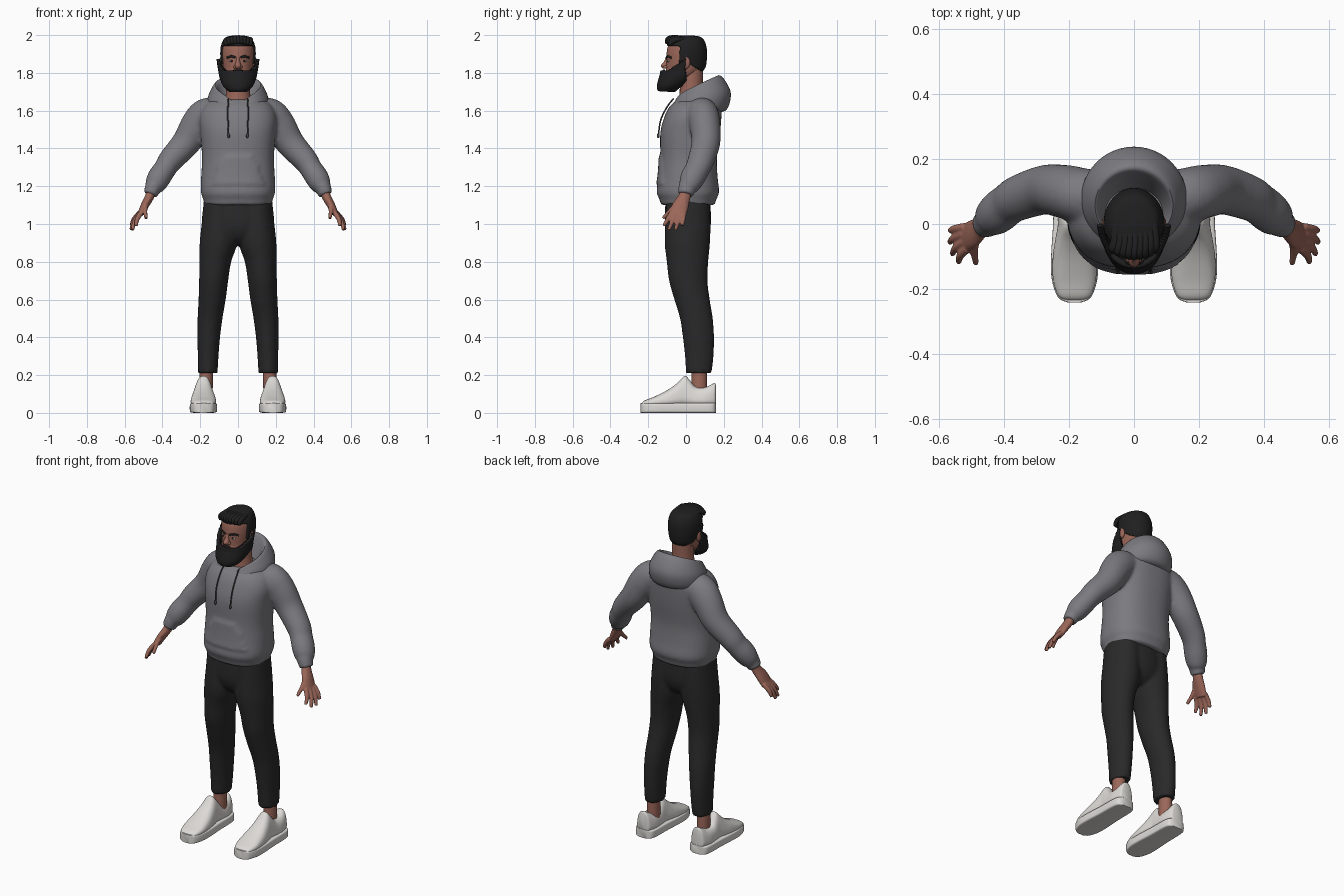
import bpy, bmesh
from math import sin, cos, pi, radians, sqrt
from mathutils import Vector, Matrix

cube = bpy.data.objects.get("Cube")
if cube:
    bpy.data.objects.remove(cube, do_unlink=True)

X, Y, Z = Vector((1, 0, 0)), Vector((0, 1, 0)), Vector((0, 0, 1))


def material(name, r, g, b):
    m = bpy.data.materials.new(name)
    m.use_nodes = True
    m.diffuse_color = (r, g, b, 1)
    bsdf = m.node_tree.nodes["Principled BSDF"]
    bsdf.inputs["Base Color"].default_value = (r, g, b, 1)
    bsdf.inputs["Roughness"].default_value = 0.8
    return m


SKIN = material("skin", 0.33, 0.135, 0.1)
HAIR = material("black hair", 0.014, 0.014, 0.015)
FLEECE = material("grey fleece", 0.2, 0.195, 0.215)
CLOTH = material("black cloth", 0.022, 0.022, 0.022)
WHITE = material("off white leather", 0.72, 0.7, 0.67)
CORD = material("dark cord", 0.06, 0.06, 0.065)
LIP = material("lip", 0.3, 0.1, 0.085)
EYE = material("eye white", 0.6, 0.57, 0.54)


def finish(name, bm, mat):
    bmesh.ops.recalc_face_normals(bm, faces=bm.faces[:])
    mesh = bpy.data.meshes.new(name)
    bm.to_mesh(mesh)
    bm.free()
    mesh.materials.append(mat)
    ob = bpy.data.objects.new(name, mesh)
    bpy.context.collection.objects.link(ob)
    bpy.ops.object.select_all(action="DESELECT")
    ob.select_set(True)
    bpy.context.view_layer.objects.active = ob
    bpy.ops.object.shade_smooth_by_angle(angle=radians(45))
    return ob


def spline(rows, steps):
    """Smooth interpolation through tuples of any length."""
    out = []
    for i in range(len(rows) - 1):
        a, b, c, d = (rows[max(0, min(len(rows) - 1, i + k))] for k in (-1, 0, 1, 2))
        for s in range(steps):
            t = s / steps
            out.append(tuple(q + t / 2 * (r - p + t * (2*p - 5*q + 4*r - w + t * (3*(q - r) + w - p)))
                             for p, q, r, w in zip(a, b, c, d)))
    return out + [rows[-1]]


def skin(name, rings, mat, loop=False, keep=None):
    """Bridge rings of points into a surface, capped or looped."""
    bm = bmesh.new()
    vs = [[bm.verts.new(p) for p in ring] for ring in rings]
    n = len(vs[0])
    for a, b in zip(vs, vs[1:] + (vs[:1] if loop else [])):
        for i in range(n):
            j = (i + 1) % n
            bm.faces.new((a[i], a[j], b[j], b[i]))
    if not loop:
        bm.faces.new(vs[0])
        bm.faces.new(vs[-1])
    if keep:
        bad = [f for f in bm.faces if not keep(f.calc_center_median())]
        bmesh.ops.delete(bm, geom=bad, context="FACES")
    return finish(name, bm, mat)


def tube(name, rows, mat, axis=None, ref=Y, n=24, steps=5, power=2, warp=None, keep=None):
    """Loft (x, y, z, half width, half depth) rows; depth lies along ref."""
    rows = spline(rows, steps)
    rings = []
    for i, (x, y, z, ra, rb) in enumerate(rows):
        t = axis or (Vector(rows[min(i + 1, len(rows) - 1)][:3]) - Vector(rows[max(i - 1, 0)][:3])).normalized()
        v = (ref - t * ref.dot(t)).normalized()
        u = v.cross(t)
        ring = []
        for k in range(n):
            c, s = cos(2*pi*k/n), sin(2*pi*k/n)
            c, s = ((abs(q) ** (2/power)) * (1 if q > 0 else -1) for q in (c, s))
            p = Vector((x, y, z)) + u * c * ra + v * s * rb
            ring.append(warp(p) if warp else p)
        rings.append(ring)
    return skin(name, rings, mat, keep=keep)


def ball(name, loc, size, mat):
    bm = bmesh.new()
    bmesh.ops.create_uvsphere(bm, u_segments=20, v_segments=12, radius=1,
                              matrix=Matrix.Translation(loc) @ Matrix.Diagonal((*size, 1)))
    return finish(name, bm, mat)


def mirror(ob):
    ob.modifiers.new("Mirror", "MIRROR")


def fuse(name, parts, voxel, rounds):
    """Join parts and melt them into one smooth body."""
    bpy.ops.object.select_all(action="DESELECT")
    for p in parts:
        p.select_set(True)
    bpy.context.view_layer.objects.active = parts[0]
    bpy.ops.object.join()
    ob = parts[0]
    ob.name = name
    m = ob.modifiers.new("Remesh", "REMESH")
    m.mode, m.voxel_size, m.use_smooth_shade = "VOXEL", voxel, True
    m = ob.modifiers.new("Smooth", "SMOOTH")
    m.factor, m.iterations = 0.5, rounds
    return ob


# Hoodie body with front pocket, and sleeves
def pocket(p):
    if p.y < 0 and 1.2 < p.z < 1.37 and abs(p.x) < 0.145 - 0.4 * (p.z - 1.2):
        p.y -= 0.009
    return p


body = [(1.1, .01, .177, .142), (1.13, .01, .184, .15), (1.17, .01, .196, .165), (1.25, .012, .195, .155),
        (1.35, .014, .19, .15), (1.48, .022, .2, .158), (1.56, .035, .205, .152), (1.62, .05, .185, .138),
        (1.66, .06, .14, .105)]
parts = [tube("torso", [(0, y, z, a, b) for z, y, a, b in body], FLEECE, axis=Z, n=64, power=2.4, warp=pocket)]
arm = [(.1, .075, 1.59, .075, .085), (.165, .088, 1.575, .092, .085), (.215, .1, 1.525, .088, .082),
       (.275, .105, 1.43, .076, .076), (.355, .08, 1.34, .066, .07), (.385, .062, 1.295, .06, .066),
       (.415, .038, 1.25, .062, .066), (.438, .018, 1.21, .056, .058), (.45, .006, 1.19, .044, .047),
       (.465, -.002, 1.155, .038, .042)]
for s in (1, -1):
    parts.append(tube("sleeve", [(s*x, y, z, a, b) for x, y, z, a, b in arm], FLEECE, n=32))
fuse("hoodie", parts, 0.009, 6)

# Hood draped behind the neck: (half width, half depth, y, front z, back z)
hood = [(.085, .075, .035, 1.63, 1.66), (.103, .1, .045, 1.655, 1.745), (.12, .116, .057, 1.67, 1.788),
        (.142, .14, .07, 1.655, 1.755), (.162, .16, .078, 1.63, 1.685), (.155, .14, .07, 1.6, 1.6),
        (.1, .08, .05, 1.6, 1.6)]
rings = []
for rx, ry, cy, zf, zb in spline(hood, 4):
    ring = []
    for k in range(48):
        a = 2 * pi * k / 48
        b = (1 + sin(a)) / 2
        dip = 0.025 * max(0, -sin(a)) ** 8
        ring.append((rx * cos(a), cy + ry * sin(a), zf + (zb - zf) * b ** 0.85 - dip))
    rings.append(ring)
skin("hood", rings, FLEECE, loop=True)

# Drawstrings with tips
mirror(tube("drawstring", [(.05, -.065, 1.665, .004, .004), (.053, -.1, 1.62, .004, .004),
                           (.053, -.134, 1.55, .004, .004), (.05, -.146, 1.47, .004, .004)], CORD, n=8))
mirror(ball("drawstring_tip", (.05, -.147, 1.467), (.007, .007, .013), CORD))

# Trousers
leg = [(1.13, .095, .01, .086, .115), (1, .1, .01, .093, .12), (.9, .103, .007, .1, .12), (.8, .12, .008, .084, .11),
       (.7, .129, .012, .077, .102), (.6, .137, .032, .072, .094), (.5, .148, .055, .066, .087),
       (.4, .155, .066, .06, .083), (.3, .158, .07, .055, .076), (.21, .16, .068, .052, .068)]
parts = [tube("pelvis", [(0, .01, 1.13, .178, .118), (0, .01, 1, .19, .122), (0, .01, .93, .14, .1),
                         (0, .01, .895, .07, .06)], CLOTH, axis=-Z, n=40)]
for s in (1, -1):
    parts.append(tube("leg", [(s*x, y, z, a, b) for z, x, y, a, b in leg], CLOTH, axis=-Z, n=32))
fuse("trousers", parts, 0.01, 5)

# Ankles and shoes
mirror(tube("ankle", [(.17, .07, .08, .036, .042), (.168, .07, .24, .035, .04)], SKIN, axis=Z))


def narrow_top(p):
    p.x = .183 + (p.x - .183) * (1 - 3 * max(0, p.z - .06))
    return p


upper = [(-.236, .05, .028), (-.22, .065, .05), (-.17, .085, .066), (-.1, .12, .068), (-.05, .155, .063),
         (-.008, .195, .057), (.015, .18, .056), (.05, .14, .056), (.1, .135, .057), (.148, .157, .046), (.158, .15, .03)]
mirror(tube("shoe_upper", [(.183, y, (.03 + t) / 2, w, (t - .03) / 2) for y, t, w in upper],
            WHITE, axis=-Y, ref=Z, n=40, power=2.7, warp=narrow_top))
sole = [(-.241, .022), (-.225, .051), (-.17, .07), (-.1, .072), (0, .066), (.1, .064), (.145, .055), (.16, .03)]
mirror(tube("shoe_sole", [(.183, y, .026, w, .026) for y, w in sole], WHITE, axis=-Y, ref=Z, n=40, power=7))

# Hands: palm, four fingers and a thumb
parts = [tube("palm", [(.45, .006, 1.2, .026, .032), (.468, -.008, 1.145, .024, .032),
                       (.495, -.03, 1.095, .021, .044), (.518, -.042, 1.05, .016, .043)], SKIN)]
fingers = [((.512, -.075, 1.06), (.54, -.118, .99)), ((.52, -.054, 1.055), (.559, -.092, .968)),
           ((.523, -.031, 1.055), (.567, -.056, .968)), ((.52, -.01, 1.06), (.566, -.02, .992)),
           ((.482, -.035, 1.12), (.486, -.122, 1.03))]
for a, b in fingers:
    a, b = Vector(a), Vector(b)
    mid = a.lerp(b, .5) + X * .008
    parts.append(tube("finger", [(*a, .014, .014), (*mid, .0125, .0125), (*b, .009, .009)], SKIN, n=12))
mirror(fuse("hands", parts, 0.0045, 3))

# Neck and skull
tube("neck", [(0, .035, 1.6, .085, .08), (0, .028, 1.69, .064, .062), (0, .03, 1.83, .06, .062)], SKIN, axis=Z)
head = [(1.725, -.085, .03, .028), (1.745, -.07, .052, .045), (1.78, -.035, .069, .076), (1.82, -.008, .077, .098),
        (1.86, -.002, .083, .103), (1.9, 0, .086, .103), (1.94, .002, .083, .098), (1.97, .005, .068, .08),
        (1.985, .006, .045, .055), (1.991, .006, .008, .01)]
tube("head", [(0, y, z, a, b) for z, y, a, b in head], SKIN, axis=Z, n=48)


def head_shell(name, grow, keep, warp=None):
    rows = [(0, y, z + (.008 if z > 1.95 else 0), a + grow, b + grow) for z, y, a, b in head]
    ob = tube(name, rows, HAIR, axis=Z, n=80, steps=8, keep=keep, warp=warp)
    m = ob.modifiers.new("Solidify", "SOLIDIFY")
    m.thickness, m.offset = 0.018, -1


# Hair cap, quiff and beard
head_shell("hair", .008, lambda p: p.z > 1.945 or (p.y > -.035 and p.z > 1.85)
           or (p.y > .015 and p.z > 1.855 - .7 * (p.y - .015)))
for i in range(9):
    x = (i - 4) * .0145
    tube("quiff_lock", [(x, .02, 1.982, .011, .008), (x * 1.05 + .004, -.05, 1.986 - 3 * x * x, .015, .014),
                        (x * 1.1, -.092 + 5 * x * x, 1.978 - 4 * x * x, .015, .016),
                        (x * 1.1 + .004, -.106 + 6 * x * x, 1.955 - 3 * x * x, .006, .006)], HAIR, ref=Z, n=12)


def chin_volume(p):
    t = max(0, min(1, (1.79 - p.z) / .06))
    if p.y < -.03:
        p.y -= .012 * t
        p.z -= .008 * t
    return p


head_shell("beard", .011, lambda p: p.y < -.004 and p.z < 1.81 + .75 * max(0, p.y + .09)
           and p.z > 1.71 + .9 * max(0, p.y + .07), chin_volume)


# Face details
def face_y(x):
    return -.002 - .103 * sqrt(1 - (x / .084) ** 2)


tube("nose", [(0, -.094, 1.885, .009, .012), (0, -.103, 1.86, .011, .014), (0, -.113, 1.838, .017, .02),
              (0, -.108, 1.822, .014, .015)], SKIN, axis=-Z, n=16)
mirror(ball("nostril_wing", (.014, -.108, 1.831), (.01, .012, .009), SKIN))
ball("lips", (0, -.118, 1.789), (.022, .01, .006), LIP)
mirror(tube("moustache", [(0, -.116, 1.811, .007, .007), (.02, -.116, 1.808, .008, .008),
                          (.042, -.099, 1.787, .006, .006)], HAIR, n=10))
mirror(tube("eyebrow", [(x, face_y(x) - .001, z, .006, .005) for x, z in
                        ((.014, 1.88), (.035, 1.888), (.058, 1.88))], HAIR, n=10))
mirror(ball("eye", (.034, face_y(.034) + .003, 1.863), (.013, .006, .006), EYE))
mirror(ball("iris", (.034, face_y(.034) - .001, 1.863), (.006, .004, .0055), HAIR))
mirror(ball("ear", (.088, .002, 1.855), (.011, .02, .032), SKIN))
